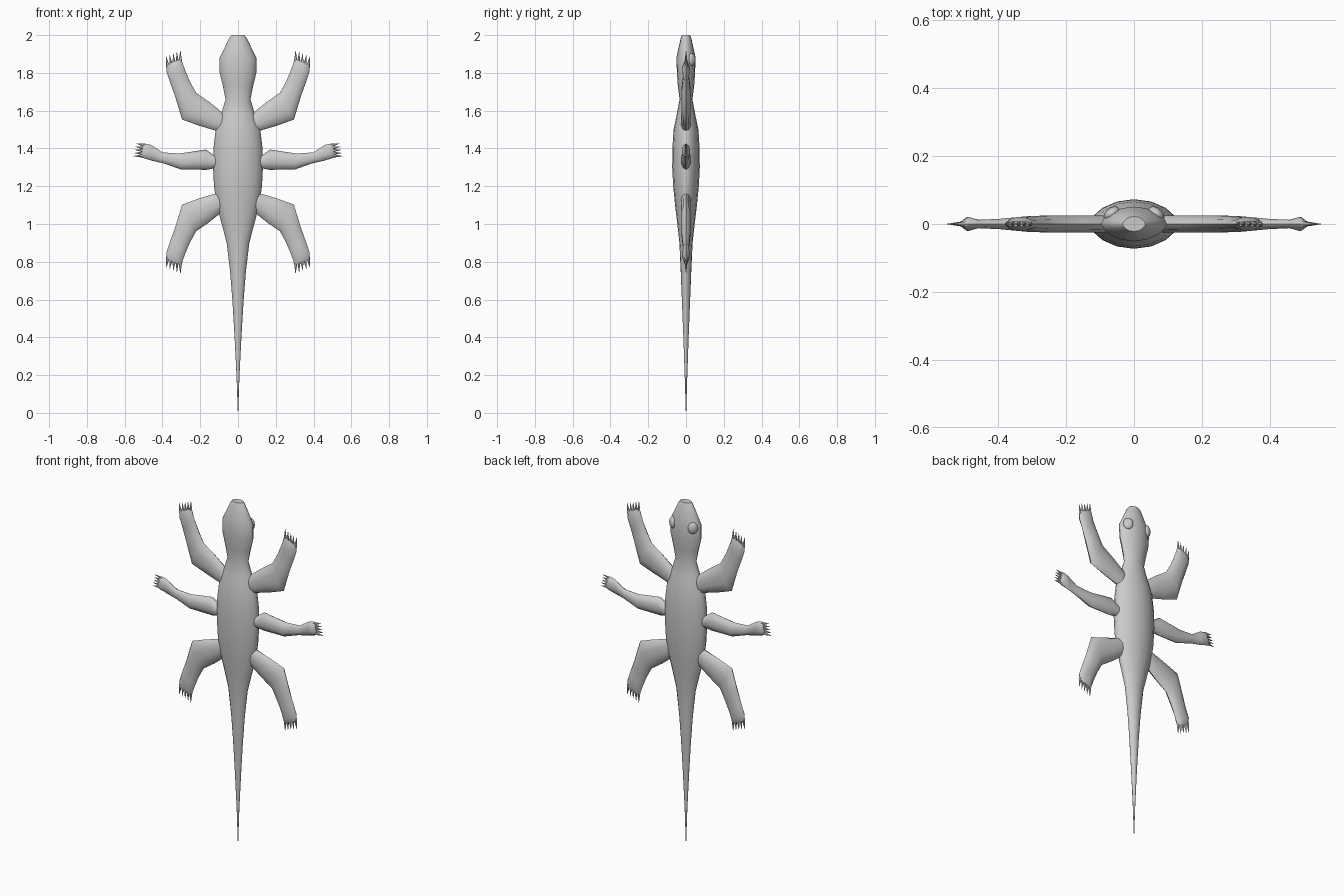
import bpy, bmesh, math
from mathutils import Vector

if "Cube" in bpy.data.objects:
    bpy.data.objects.remove(bpy.data.objects["Cube"])

grey = bpy.data.materials.new("light_grey")
grey.diffuse_color = (0.6, 0.6, 0.6, 1)
grey.use_nodes = True
grey.node_tree.nodes["Principled BSDF"].inputs["Base Color"].default_value = grey.diffuse_color


def loft(bm, rings):
    """Skin a list of equal-length point rings and cap both ends."""
    loops = [[bm.verts.new(p) for p in ring] for ring in rings]
    n = len(loops[0])
    for a, b in zip(loops, loops[1:]):
        for i in range(n):
            j = (i + 1) % n
            bm.faces.new((a[i], a[j], b[j], b[i]))
    bm.faces.new(loops[0])
    bm.faces.new(loops[-1])


def oval(centre, u, v, n, power=1.0):
    """Ring around centre; power above 1 gives a more lens-like section."""
    ring = []
    for i in range(n):
        a = 2 * math.pi * i / n
        s = math.sin(a)
        ring.append(centre + u * math.cos(a) + v * math.copysign(abs(s) ** power, s))
    return ring


def finish(name, bm, mirror=False):
    bmesh.ops.recalc_face_normals(bm, faces=bm.faces)
    mesh = bpy.data.meshes.new(name)
    bm.to_mesh(mesh)
    bm.free()
    mesh.materials.append(grey)
    ob = bpy.data.objects.new(name, mesh)
    bpy.context.collection.objects.link(ob)
    if mirror:
        mod = ob.modifiers.new("mirror", "MIRROR")
        mod.use_mirror_merge = False
    bpy.ops.object.select_all(action="DESELECT")
    ob.select_set(True)
    bpy.context.view_layer.objects.active = ob
    bpy.ops.object.shade_smooth_by_angle(angle=math.radians(50))
    return ob


# Body, head and tail: height, half width, half depth
BODY = [
    (0.0, 0.001, 0.001), (0.2, 0.008, 0.007), (0.4, 0.018, 0.014),
    (0.6, 0.03, 0.022), (0.75, 0.042, 0.028), (0.9, 0.06, 0.035),
    (1.0, 0.086, 0.046), (1.1, 0.113, 0.058), (1.2, 0.127, 0.068),
    (1.3, 0.132, 0.073), (1.4, 0.13, 0.072), (1.5, 0.118, 0.066),
    (1.58, 0.09, 0.049), (1.66, 0.066, 0.034), (1.73, 0.08, 0.043),
    (1.8, 0.097, 0.048), (1.88, 0.097, 0.051), (1.94, 0.068, 0.038),
    (1.985, 0.046, 0.028), (2.0, 0.034, 0.022),
]
bm = bmesh.new()
loft(bm, [oval(Vector((0, 0, z)), Vector((w, 0, 0)), Vector((0, d, 0)), 16, 1.25)
          for z, w, d in BODY])
finish("body", bm)


def legs(name, sections, claw_dir, flip=False):
    """Leg pair from sections (upper x, z, lower x, z, half depth), with five claws."""
    bm = bmesh.new()
    rings = []
    for x1, z1, x2, z2, d in sections:
        a, b = Vector((x1, 0, z1)), Vector((x2, 0, z2))
        rings.append(oval((a + b) / 2, (b - a) / 2, Vector((0, d, 0)), 10))
    loft(bm, rings)
    # Claws fan out along the end of the foot
    x1, z1, x2, z2, d = sections[-1]
    a, b = Vector((x1, 0, z1)), Vector((x2, 0, z2))
    along = (b - a).normalized()
    forward = Vector(claw_dir)
    for i in range(5):
        base = a.lerp(b, 0.1 + 0.2 * i) - forward * 0.25
        tip = base + forward * 1.25 + along * 0.003 * (i - 2)
        loft(bm, [oval(base, along * 0.01, Vector((0, 0.009, 0)), 6),
                  oval(tip, along * 0.0005, Vector((0, 0.0005, 0)), 6)])
    if flip:
        for v in bm.verts:
            v.co.z = 2.656 - v.co.z
    finish(name, bm, mirror=True)


OUTER_LEG = [
    (0.03, 1.535, 0.07, 1.465, 0.02), (0.07, 1.58, 0.12, 1.495, 0.027),
    (0.15, 1.645, 0.205, 1.52, 0.026), (0.222, 1.695, 0.296, 1.553, 0.026),
    (0.255, 1.755, 0.333, 1.675, 0.024), (0.28, 1.815, 0.36, 1.75, 0.016),
    (0.293, 1.85, 0.377, 1.80, 0.021), (0.299, 1.875, 0.38, 1.84, 0.008),
]
MIDDLE_LEG = [
    (0.07, 1.36, 0.07, 1.30, 0.02), (0.13, 1.365, 0.13, 1.294, 0.026),
    (0.17, 1.394, 0.165, 1.287, 0.027), (0.31, 1.373, 0.30, 1.288, 0.025),
    (0.40, 1.379, 0.39, 1.32, 0.016), (0.46, 1.419, 0.455, 1.335, 0.013),
    (0.485, 1.424, 0.495, 1.347, 0.022), (0.50, 1.424, 0.515, 1.355, 0.008),
]
legs("upper_legs", OUTER_LEG, (0.003, 0, 0.046))
legs("middle_legs", MIDDLE_LEG, (0.038, 0, 0.003))
legs("lower_legs", OUTER_LEG, (0.003, 0, 0.046), flip=True)

# Eyes: flattened domes on the back of the head, facing outward
bm = bmesh.new()
bmesh.ops.create_uvsphere(bm, u_segments=16, v_segments=10, radius=1)
normal = Vector((0.6, 0.8, 0))
side = Vector((0.8, -0.6, 0))
for v in bm.verts:
    c = v.co.copy()
    v.co = (Vector((0.066, 0.031, 1.87)) + side * c.x * 0.027
            + Vector((0, 0, 1)) * c.y * 0.034 + normal * c.z * 0.016)
finish("eyes", bm, mirror=True)
